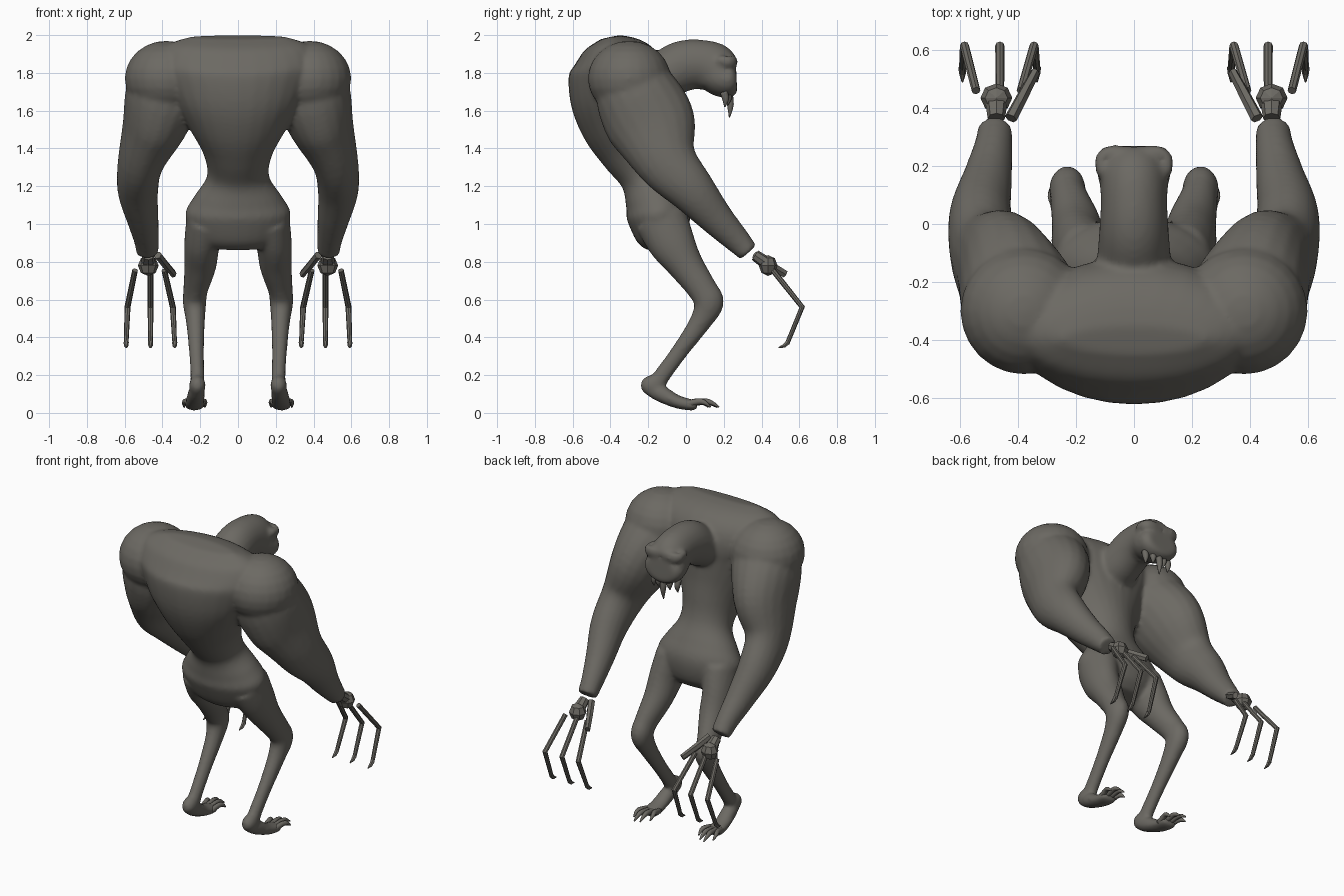
import bpy, bmesh, math
from mathutils import Vector, Matrix

skin = bpy.data.materials.new("grey_brown_skin")
skin.diffuse_color = (0.15, 0.142, 0.125, 1)


def spline(rows, steps):
    """Smoothly resample rows of numbers (Catmull-Rom)."""
    if steps == 1:
        return rows
    p = [rows[0]] + list(rows) + [rows[-1]]
    out = []
    for i in range(1, len(p) - 2):
        for k in range(steps):
            t = k / steps
            out.append([0.5 * (2 * b + (c - a) * t + (2 * a - 5 * b + 4 * c - d) * t * t
                               + (3 * b - a - 3 * c + d) * t ** 3)
                        for a, b, c, d in zip(*p[i - 1:i + 3])])
    return out + [list(rows[-1])]


def loft(bm, rows, sides=20, steps=5, sx=1):
    """Closed tube through rows of (x, y, z, half width, half depth)."""
    rows = spline(rows, steps)
    pts = [Vector((r[0] * sx, r[1], r[2])) for r in rows]
    rings = []
    for i, r in enumerate(rows):
        t = (pts[min(i + 1, len(pts) - 1)] - pts[max(i - 1, 0)]).normalized()
        side = (Vector((1, 0, 0)) - t * t.x).normalized()
        up = t.cross(side)
        rings.append([bm.verts.new(pts[i] + side * r[3] * math.cos(a) + up * r[4] * math.sin(a))
                      for a in (2 * math.pi * k / sides for k in range(sides))])
    faces = [bm.faces.new(rings[0]), bm.faces.new(rings[-1])]
    for a, b in zip(rings, rings[1:]):
        for k in range(sides):
            n = (k + 1) % sides
            faces.append(bm.faces.new((a[k], a[n], b[n], b[k])))
    bmesh.ops.recalc_face_normals(bm, faces=faces)


def ball(bm, c, s, seg=24):
    bmesh.ops.create_uvsphere(bm, u_segments=seg, v_segments=seg // 2, radius=1,
                              matrix=Matrix.Translation(c) @ Matrix.Diagonal((*s, 1)))


def finish(bm, name, smooth=True):
    me = bpy.data.meshes.new(name)
    bm.to_mesh(me)
    bm.free()
    me.materials.append(skin)
    for p in me.polygons:
        p.use_smooth = smooth
    ob = bpy.data.objects.new(name, me)
    bpy.context.collection.objects.link(ob)
    return ob


# Body: torso, neck, head, arms and legs fused into one skin
bm = bmesh.new()
loft(bm, [(0, -.12, .875, .17, .08), (0, -.13, .93, .235, .135), (0, -.145, 1.05, .28, .17),
          (0, -.17, 1.14, .235, .155), (0, -.21, 1.25, .165, .14), (0, -.27, 1.38, .185, .18),
          (0, -.33, 1.53, .27, .225), (0, -.365, 1.68, .36, .25), (0, -.37, 1.83, .42, .245),
          (0, -.39, 1.94, .38, .16), (0, -.40, 1.99, .25, .05)], 28)

# Neck and muzzle
loft(bm, [(0, -.30, 1.74, .15, .15), (0, -.14, 1.78, .13, .13), (0, -.02, 1.835, .12, .135),
          (0, .08, 1.845, .115, .13), (0, .15, 1.82, .12, .135), (0, .19, 1.775, .13, .105),
          (0, .24, 1.765, .13, .095), (0, .268, 1.765, .10, .07)], 24)
# Raised lip around the hollow on top of the muzzle
loft(bm, [(-.11, .17, 1.87, .02, .025), (-.115, .225, 1.86, .02, .03), (-.08, .25, 1.86, .022, .035),
          (0, .252, 1.86, .018, .03), (.08, .25, 1.86, .022, .035), (.115, .225, 1.86, .02, .03),
          (.11, .17, 1.87, .02, .025)], 12)

for sx in (1, -1):
    # Shoulder and arm
    ball(bm, (sx * .38, -.30, 1.77), (.22, .22, .20))
    loft(bm, [(.33, -.34, 1.80, .19, .16), (.39, -.27, 1.69, .205, .22), (.445, -.18, 1.52, .17, .235),
              (.515, -.10, 1.33, .122, .165), (.53, .03, 1.18, .108, .125),
              (.505, .16, 1.03, .085, .092), (.485, .27, .915, .066, .07),
              (.48, .33, .85, .06, .056)], sx=sx)
    # Leg
    loft(bm, [(.165, -.13, 1.02, .11, .14), (.19, -.075, .90, .095, .125), (.20, .0, .78, .085, .095),
              (.225, .09, .65, .065, .078), (.23, .12, .58, .062, .08), (.225, .075, .48, .05, .058),
              (.22, -.03, .33, .04, .045), (.215, -.125, .20, .037, .045),
              (.215, -.17, .13, .04, .05)], sx=sx)
    # Heel and foot
    ball(bm, (sx * .215, -.18, .145), (.045, .062, .055))
    loft(bm, [(.215, -.21, .13, .03, .03), (.22, -.14, .105, .045, .045), (.228, -.05, .06, .05, .036),
              (.23, .03, .042, .055, .03), (.23, .06, .042, .045, .022)], sx=sx)
body = finish(bm, "body")
remesh = body.modifiers.new("fuse", 'REMESH')
remesh.mode = 'VOXEL'
remesh.voxel_size = .013
remesh.use_smooth_shade = True
soft = body.modifiers.new("soften", 'SMOOTH')
soft.factor = .5
soft.iterations = 6

# Tusks hanging under the muzzle
bm = bmesh.new()
for x, y, tip in ((-.085, .21, 1.62), (0, .235, 1.565), (.085, .21, 1.62), (-.04, .225, 1.63), (.04, .225, 1.63)):
    loft(bm, [(x, y - .01, 1.70, .02, .02), (x, y, (1.70 + tip) / 2, .018, .018),
              (x, y - .005, tip, .003, .003)], 8, 3)
finish(bm, "tusks")

for side, sx in (("right", 1), ("left", -1)):
    # Toes arching to a point
    bm = bmesh.new()
    for x0, x1, reach in ((.192, .175, .12), (.217, .215, .165), (.242, .25, .175), (.262, .285, .13)):
        loft(bm, [(x0, .0, .045, .016, .018), ((x0 + x1) / 2, reach * .5, .06, .015, .017),
                  (x1, reach * .75, .055, .013, .013), (x1, reach, .03, .004, .004)], 8, 3, sx)
    finish(bm, side + "_toes")

    # Palm with wrist stub and thumb base
    bm = bmesh.new()
    ball(bm, (sx * .475, .435, .78), (.055, .05, .055), 8)
    loft(bm, [(.475, .365, .835, .03, .03), (.475, .43, .79, .04, .035)], 8, 1, sx)
    loft(bm, [(.425, .365, .835, .022, .022), (.385, .44, .785, .02, .024),
              (.34, .525, .735, .016, .022)], 6, 1, sx)
    finish(bm, side + "_palm", False)

    # Long jointed fingers with hooked claws
    bm = bmesh.new()
    for x0, x1, x2 in ((.39, .345, .335), (.463, .463, .463), (.545, .585, .592)):
        loft(bm, [(x0, .46, .755, .015, .015), (x1, .615, .56, .016, .015),
                  (x2, .535, .365, .012, .012)], 8, 1, sx)
        loft(bm, [(x2, .54, .375, .014, .014), (x2, .52, .355, .012, .012),
                  (x2, .49, .345, .003, .003)], 6, 1, sx)
    finish(bm, side + "_fingers", False)
